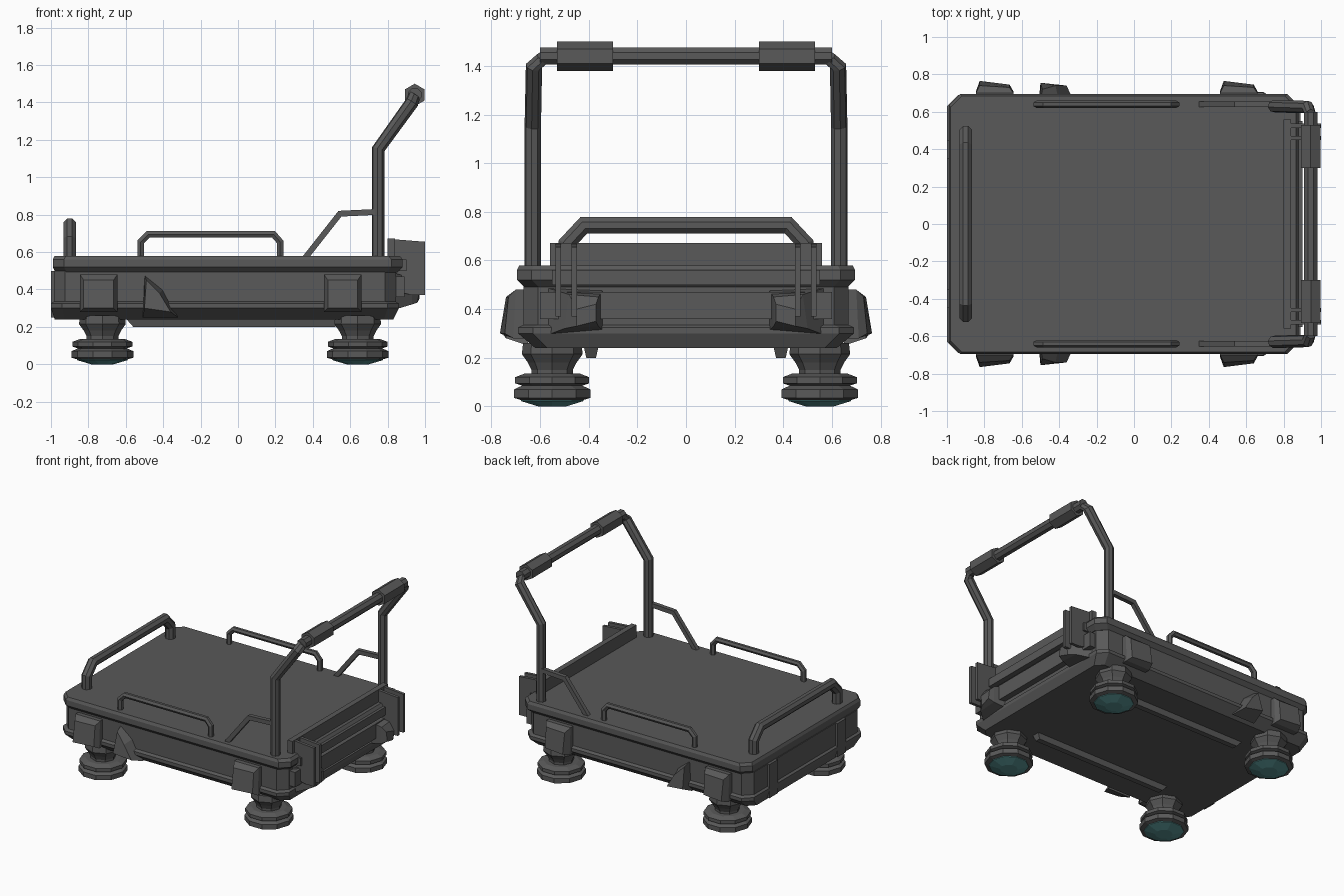
import bpy, bmesh, math
from mathutils import Vector

if "Cube" in bpy.data.objects:
    bpy.data.objects.remove(bpy.data.objects["Cube"])


def material(name, col):
    m = bpy.data.materials.new(name)
    m.diffuse_color = (*col, 1)
    m.use_nodes = True
    m.node_tree.nodes["Principled BSDF"].inputs["Base Color"].default_value = m.diffuse_color
    return m


GREY = material("dark_grey_metal", (0.1, 0.1, 0.1))
TEAL = material("teal_lens", (0.09, 0.27, 0.27))


def loft(name, rings, mat=GREY):
    """Skin a list of equal-length point rings and cap both ends."""
    bm = bmesh.new()
    vs = [[bm.verts.new(p) for p in r] for r in rings]
    n = len(vs[0])
    for a, b in zip(vs, vs[1:]):
        for i in range(n):
            bm.faces.new((a[i], a[(i + 1) % n], b[(i + 1) % n], b[i]))
    bm.faces.new(vs[0][::-1])
    bm.faces.new(vs[-1])
    bmesh.ops.recalc_face_normals(bm, faces=bm.faces)
    me = bpy.data.meshes.new(name)
    bm.to_mesh(me)
    bm.free()
    me.materials.append(mat)
    ob = bpy.data.objects.new(name, me)
    bpy.context.collection.objects.link(ob)
    return ob


def box(name, x0, x1, y0, y1, z0, z1):
    return loft(name, [[(x0, y0, z), (x1, y0, z), (x1, y1, z), (x0, y1, z)] for z in (z0, z1)])


def prism_y(name, profile, y0, y1):
    return loft(name, [[(x, y, z) for x, z in profile] for y in (y0, y1)])


def outline(x0, x1, y, c, z):
    """Rectangle with cut corners."""
    return [(x0 + c, -y, z), (x1 - c, -y, z), (x1, -y + c, z), (x1, y - c, z),
            (x1 - c, y, z), (x0 + c, y, z), (x0, y - c, z), (x0, -y + c, z)]


def tube(name, path, r, sides=6):
    """Sweep a polygon along a planar path with mitred bends."""
    p = [Vector(q) for q in path]
    ref = (p[1] - p[0]).cross(p[-1] - p[0])
    if ref.length < 1e-5:
        ref = Vector((0, 0, 1)) if abs(p[1].z - p[0].z) < 1e-5 else Vector((0, 1, 0))
    ref.normalize()
    rings = []
    for i, q in enumerate(p):
        a = (q - p[i - 1]).normalized() if i else (p[1] - p[0]).normalized()
        b = (p[i + 1] - q).normalized() if i < len(p) - 1 else a
        t = (a + b).normalized()
        side = t.cross(ref).normalized() / max(t.dot(a), 0.5)
        rings.append([q + r * (math.cos(k) * side + math.sin(k) * ref)
                      for k in [2 * math.pi * (j + .5) / sides for j in range(sides)]])
    return loft(name, rings)


def turned(name, cx, cy, profile, sides=10, mat=GREY):
    return loft(name, [[(cx + r * math.cos(2 * math.pi * i / sides),
                         cy + r * math.sin(2 * math.pi * i / sides), z)
                        for i in range(sides)] for r, z in profile], mat)


# Chassis and top deck
loft("chassis", [outline(-.98, .83, .62, .05, .24), outline(-1, .86, .69, .06, .30),
                 outline(-1, .86, .69, .06, .325), outline(-.985, .845, .668, .06, .335),
                 outline(-.985, .845, .668, .06, .50)])
loft("deck", [outline(-.975, .85, .665, .06, .49), outline(-.99, .88, .695, .06, .52),
              outline(-.99, .88, .695, .06, .56), outline(-.98, .865, .685, .06, .58)])

# Front rail (left end)
tube("end_rail", [(-.9, -.49, .56), (-.9, -.49, .67), (-.9, -.42, .745),
                  (-.9, .42, .745), (-.9, .49, .67), (-.9, .49, .56)], .036, 8)

# Push handle: two posts, crossbar and grips
for s, n in ((-1, "front"), (1, "back")):
    tube(n + "_handle_post", [(.75, s * .63, .54), (.75, s * .63, 1.15), (.93, s * .625, 1.40),
                              (.945, s * .58, 1.44)], .034, 8)
    tube(n + "_handle_grip", [(.945, s * .30, 1.44), (.945, s * .46, 1.44),
                              (.945, s * .53, 1.44)], .06, 6)
    # Brace from deck to post
    tube(n + "_handle_brace", [(.36, s * .64, .57), (.545, s * .64, .805),
                               (.75, s * .64, .815)], .022, 4)
    # Low side rail
    tube(n + "_side_rail", [(-.52, s * .64, .56), (-.52, s * .64, .655), (-.48, s * .64, .695),
                            (.19, s * .64, .695), (.225, s * .64, .655), (.225, s * .64, .56)], .02, 6)
    # Tapered side pods
    for i, x in enumerate((-.745, .56)):
        loft(f"{n}_side_pod_{i}", [
            [(x - .1, s * .65, .28), (x + .1, s * .65, .28), (x + .1, s * .65, .48), (x - .1, s * .65, .48)],
            [(x - .1, s * .71, .28), (x + .1, s * .71, .28), (x + .1, s * .70, .48), (x - .1, s * .70, .48)],
            [(x - .08, s * .765, .30), (x + .08, s * .745, .30), (x + .08, s * .73, .45),
             (x - .08, s * .74, .45)]])
    # Wedge bracket between the pods
    loft(n + "_wedge_bracket", [
        [(-.51, s * .65, .25), (-.32, s * .65, .25), (-.40, s * .65, .40), (-.50, s * .65, .48)],
        [(-.50, s * .755, .30), (-.36, s * .74, .28), (-.42, s * .74, .38), (-.49, s * .72, .45)]])
    # Lower side moulding and underside skid
    loft(n + "_under_skid", [[(-.60, s * .36, .245), (.54, s * .36, .245), (.54, s * .42, .245), (-.60, s * .42, .245)],
                             [(-.56, s * .37, .20), (.52, s * .37, .20), (.52, s * .41, .20), (-.56, s * .41, .20)]])
    # Left-end upright strips
    box(n + "_end_strip", -1, -.96, s * .40 - .05, s * .40 + .05, .25, .50)
    # Rear rack side plates
    for i, y in enumerate((.46, .525)):
        prism_y(f"{n}_rack_plate_{i}", [(.81, .40), (.93, .37), (1, .37), (1, .655), (.81, .67)],
                s * y - .011, s * y + .011)
    # Rear wedge bumpers
    loft(n + "_rear_bumper", [
        [(.83, s * .34, .31), (.83, s * .58, .29), (.83, s * .58, .49), (.83, s * .34, .48)],
        [(.93, s * .36, .33), (.93, s * .50, .32), (.93, s * .48, .46), (.93, s * .36, .45)],
        [(.97, s * .37, .35), (.96, s * .45, .33), (.97, s * .45, .40), (.96, s * .37, .42)]])

    # Hover feet: neck, collar, puck and lens
    for i, x in enumerate((-.725, .64)):
        y = s * .55
        turned(f"{n}_foot_neck_{i}", x, y, [(.085, .08), (.085, .15), (.10, .18), (.125, .215), (.12, .26)], 8)
        turned(f"{n}_foot_collar_{i}", x, y, [(.13, .085), (.16, .095), (.16, .12), (.12, .135)])
        turned(f"{n}_foot_puck_{i}", x, y, [(.13, .025), (.165, .035), (.165, .07), (.12, .09)])
        turned(f"{n}_foot_lens_{i}", x, y, [(.06, 0), (.135, .022), (.135, .04)], 10, TEAL)

tube("handle_crossbar", [(.945, -.60, 1.44), (.945, .60, 1.44)], .038, 8)

# Rear rack back plate and bars
box("rack_back_plate", .80, .84, -.56, .56, .56, .672)
box("rack_bar_upper", .84, .90, -.55, .55, .50, .56)
box("rack_bar_lower", .83, .89, -.60, .60, .36, .47)
